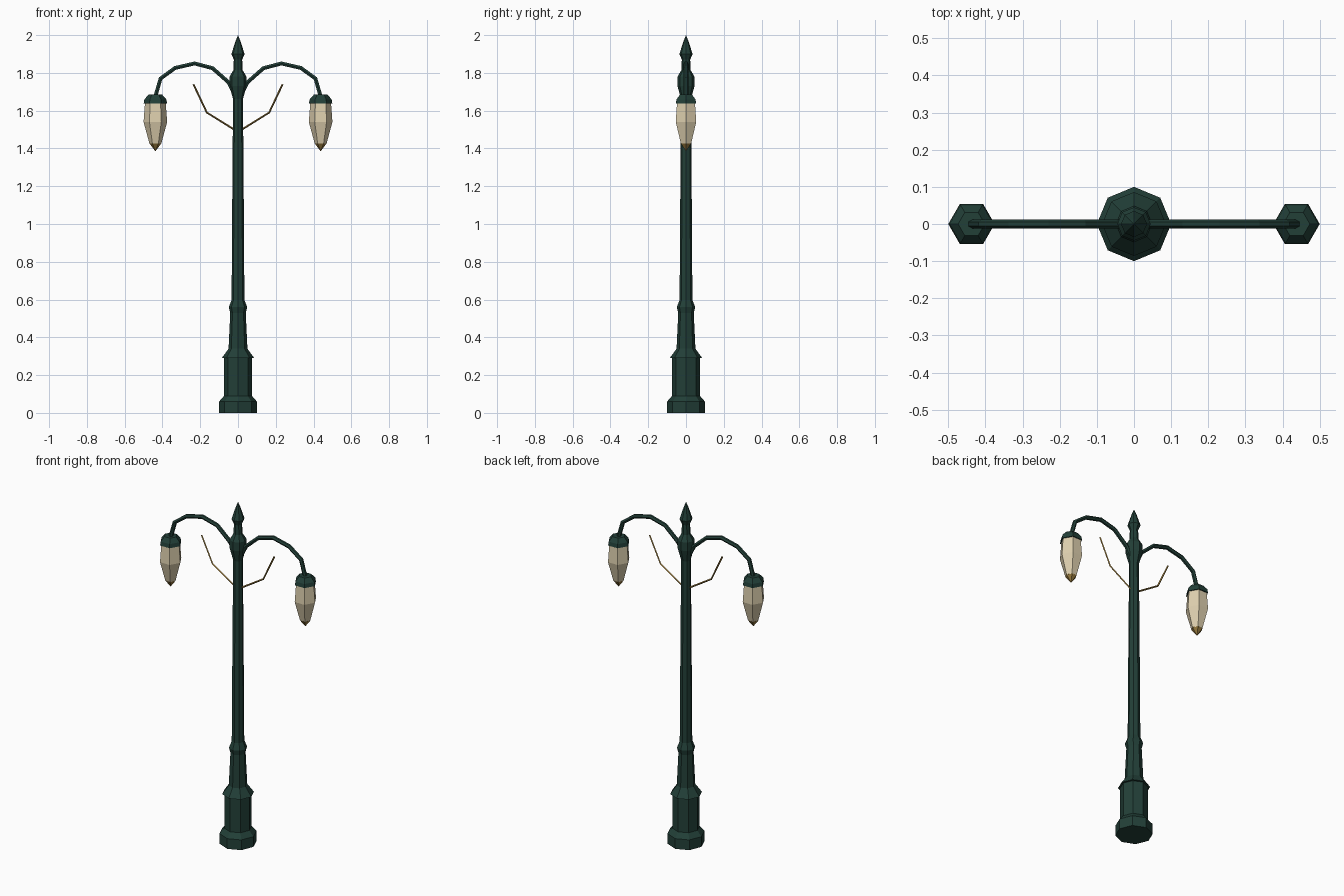
import bpy
import bmesh
from math import cos, sin, tau

default = bpy.data.objects.get("Cube")
if default:
    bpy.data.objects.remove(default, do_unlink=True)


def material(name, rgb):
    mat = bpy.data.materials.new(name)
    mat.use_nodes = True
    mat.diffuse_color = (*rgb, 1)
    bsdf = mat.node_tree.nodes["Principled BSDF"]
    bsdf.inputs["Base Color"].default_value = (*rgb, 1)
    bsdf.inputs["Roughness"].default_value = 0.7
    return mat


green = material("dark green iron", (0.016, 0.050, 0.039))
cream = material("cream glass", (0.72, 0.62, 0.42))
gold = material("aged gold", (0.32, 0.20, 0.05))


def lathe(name, profile, sides, mat, x=0):
    """Faceted turned solid from (radius, height) pairs, bottom to top."""
    bm = bmesh.new()
    rings = []
    for r, z in profile:
        count = sides if r > 0 else 1
        rings.append([bm.verts.new((r * cos(tau * i / sides), r * sin(tau * i / sides), z))
                      for i in range(count)])
    for a, b in zip(rings, rings[1:]):
        for i in range(sides):
            j = (i + 1) % sides
            if len(a) == 1:
                bm.faces.new((a[0], b[j], b[i]))
            elif len(b) == 1:
                bm.faces.new((a[i], a[j], b[0]))
            else:
                bm.faces.new((a[i], a[j], b[j], b[i]))
    for ring in (rings[0], rings[-1]):
        if len(ring) > 1:
            bm.faces.new(ring)
    bmesh.ops.recalc_face_normals(bm, faces=bm.faces)
    mesh = bpy.data.meshes.new(name)
    bm.to_mesh(mesh)
    bm.free()
    mesh.materials.append(mat)
    obj = bpy.data.objects.new(name, mesh)
    obj.location.x = x
    bpy.context.collection.objects.link(obj)
    return obj


def rod(name, points, radius, mat, side, resolution):
    """Straight-segment tube through (x, z) points on one side of the post."""
    curve = bpy.data.curves.new(name, "CURVE")
    curve.dimensions = "3D"
    curve.bevel_depth = radius
    curve.bevel_resolution = resolution
    curve.use_fill_caps = True
    spline = curve.splines.new("POLY")
    spline.points.add(len(points) - 1)
    for p, (x, z) in zip(spline.points, points):
        p.co = (side * x, 0, z, 1)
    spline.use_smooth = False
    curve.materials.append(mat)
    obj = bpy.data.objects.new(name, curve)
    bpy.context.collection.objects.link(obj)
    return obj


# Post: plinth, collar, tapered shaft
lathe("pedestal", [(0.1, 0), (0.1, 0.06), (0.074, 0.09), (0.074, 0.29)], 8, green)
lathe("lower_column", [(0.086, 0.29), (0.05, 0.34), (0.041, 0.53), (0.049, 0.56),
                       (0.033, 0.6)], 8, green)
lathe("shaft", [(0.034, 0.59), (0.03, 1.2), (0.026, 1.68)], 8, green)

# Knob and spear finial
lathe("knob", [(0.026, 1.66), (0.045, 1.73), (0.045, 1.78), (0.024, 1.815),
               (0.022, 1.88)], 8, green)
lathe("finial", [(0.022, 1.87), (0.035, 1.9), (0.014, 1.965), (0, 2.0)], 8, green)

# Arms, braces and lanterns on both sides
ARM = [(0.015, 1.68), (0.05, 1.75), (0.135, 1.825), (0.23, 1.85),
       (0.333, 1.826), (0.41, 1.77), (0.4375, 1.675)]
BRACE = [(0.02, 1.5), (0.165, 1.59), (0.236, 1.74)]
for label, side in (("left", 1), ("right", -1)):
    x = side * 0.4375
    rod(label + "_arm", ARM, 0.012, green, side, 1)
    rod(label + "_brace", BRACE, 0.005, gold, side, 0)
    lathe(label + "_lantern_cap", [(0.062, 1.638), (0.058, 1.66), (0.036, 1.685)],
          6, green, x)
    lathe(label + "_lantern_glass", [(0.031, 1.425), (0.0625, 1.54), (0.055, 1.64)],
          6, cream, x)
    lathe(label + "_lantern_tip", [(0, 1.385), (0.032, 1.427)], 6, gold, x)
